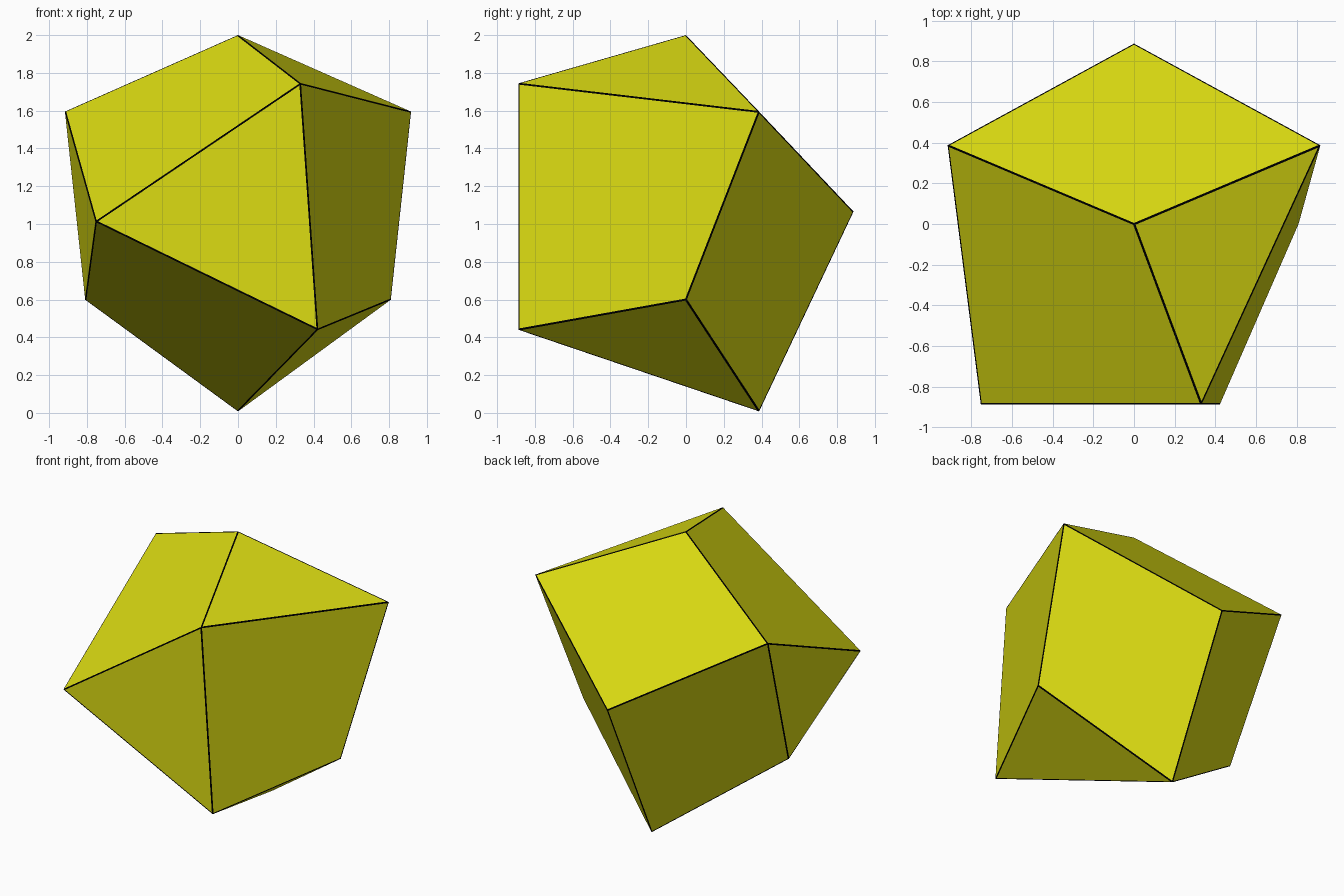
import bpy
import bmesh
import math

if "Cube" in bpy.data.objects:
    bpy.data.objects.remove(bpy.data.objects["Cube"])

CENTRE_Z = 1.066   # height of the three-fold axis, which runs along y
LINE = 0.0065      # width of the dark border on each face


def material(name, colour):
    mat = bpy.data.materials.new(name)
    mat.diffuse_color = (*colour, 1.0)
    mat.use_nodes = True
    mat.node_tree.nodes["Principled BSDF"].inputs["Base Color"].default_value = mat.diffuse_color
    return mat


def ring(bm, radius, y, degrees):
    """Three points around the y axis, clockwise seen from the front."""
    points = []
    for k in range(3):
        a = math.radians(degrees - 120 * k)
        points.append(bm.verts.new((radius * math.cos(a), y,
                                    CENTRE_Z + radius * math.sin(a))))
    return points


bm = bmesh.new()

# Corner points: back tip, two middle rings and the front triangle
tip = bm.verts.new((0, 0.887, CENTRE_Z))
outer = ring(bm, 1.058, 0.387, 30)
middle = ring(bm, 0.934, 0.0, 90)
front = ring(bm, 0.755, -0.887, 64)

# Faces: one front triangle, then three of each kind around the axis
bm.faces.new(front)
for k in range(3):
    bm.faces.new((tip, outer[k], middle[k], outer[k - 1]))
    bm.faces.new((middle[k], outer[k], front[k]))
    bm.faces.new((middle[k], front[k], front[k - 1], outer[k - 1]))
bmesh.ops.recalc_face_normals(bm, faces=bm.faces[:])

# Dark lines along every edge, as flat inset borders
rims = bmesh.ops.inset_individual(bm, faces=bm.faces[:], thickness=LINE,
                                  use_even_offset=True)["faces"]
for face in rims:
    face.material_index = 1

mesh = bpy.data.meshes.new("polyhedron")
bm.to_mesh(mesh)
bm.free()
mesh.materials.append(material("yellow", (0.72, 0.72, 0.006)))
mesh.materials.append(material("black", (0.0, 0.0, 0.0)))
bpy.context.collection.objects.link(bpy.data.objects.new("polyhedron", mesh))
